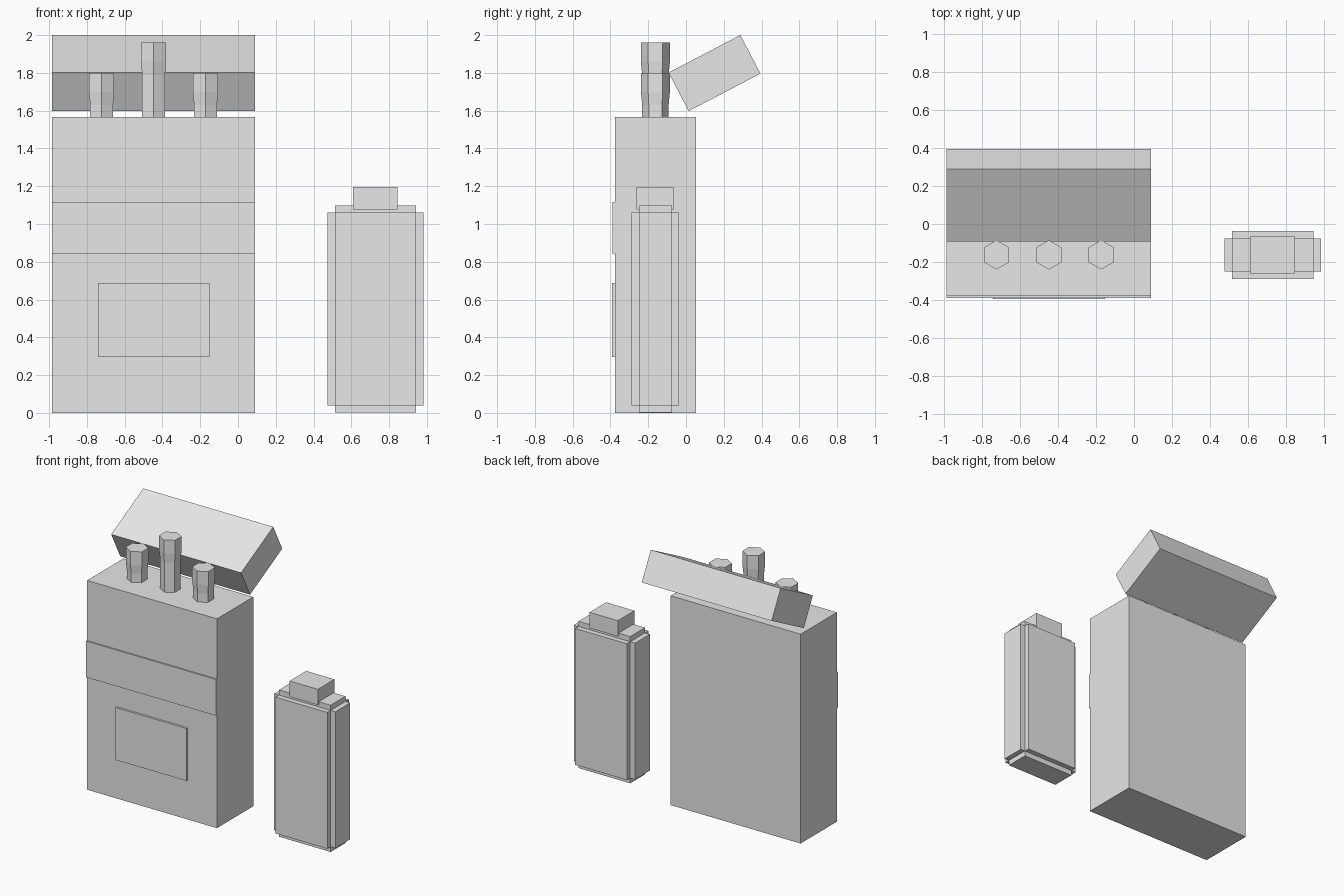
import bpy
import bmesh
import math
from mathutils import Vector, Matrix

cube = bpy.data.objects.get("Cube")
if cube:
    bpy.data.objects.remove(cube, do_unlink=True)

GREY = (0.8, 0.8, 0.8, 1)
grey = bpy.data.materials.new("plain_grey")
grey.use_nodes = True
grey.diffuse_color = GREY
for node in grey.node_tree.nodes:
    if node.type == 'BSDF_PRINCIPLED':
        node.inputs["Base Color"].default_value = GREY


def finish(name, bm):
    bmesh.ops.recalc_face_normals(bm, faces=bm.faces)
    mesh = bpy.data.meshes.new(name)
    bm.to_mesh(mesh)
    bm.free()
    mesh.materials.append(grey)
    obj = bpy.data.objects.new(name, mesh)
    bpy.context.collection.objects.link(obj)
    return obj


def box_mesh(x, y, z):
    """Box spanning the given (min, max) ranges."""
    bm = bmesh.new()
    bmesh.ops.create_cube(bm, size=1)
    size = Vector((x[1] - x[0], y[1] - y[0], z[1] - z[0]))
    centre = Vector((sum(x), sum(y), sum(z))) / 2
    bmesh.ops.scale(bm, verts=bm.verts, vec=size)
    bmesh.ops.transform(bm, verts=bm.verts, matrix=Matrix.Translation(centre))
    return bm


def box(name, x, y, z):
    return finish(name, box_mesh(x, y, z))


# Carton with a band and a label plate on the front
WIDTH = (-0.985, 0.09)
FRONT, BACK, TOP = -0.377, 0.052, 1.566
box("carton_body", WIDTH, (FRONT, BACK), (0, TOP))
box("front_band", WIDTH, (FRONT - 0.011, FRONT), (0.845, 1.116))
box("front_label", (-0.74, -0.152), (FRONT - 0.016, FRONT), (0.295, 0.687))

# Lid tipped back
lid = box("open_lid", WIDTH, (-0.2145, 0.2145), (-0.115, 0.115))
lid.location = (0, 0.151, 1.799)
lid.rotation_euler.x = math.radians(27.6)


# Hexagonal sticks, slightly wider at the tip
def stick(name, x, top):
    bm = bmesh.new()
    profile = [(0.07, TOP - 0.05), (0.07, top - 0.17), (0.077, top - 0.1), (0.077, top)]
    rings = []
    for radius, z in profile:
        ring = []
        for i in range(6):
            a = math.radians(30 + 60 * i)
            ring.append(bm.verts.new((x + radius * math.cos(a),
                                      -0.162 + radius * math.sin(a), z)))
        rings.append(ring)
    for low, high in zip(rings, rings[1:]):
        for i in range(6):
            j = (i + 1) % 6
            bm.faces.new((low[i], low[j], high[j], high[i]))
    bm.faces.new(rings[0])
    bm.faces.new(rings[-1])
    finish(name, bm)


stick("right_stick", -0.722, 1.8)
stick("middle_stick", -0.447, 1.96)
stick("left_stick", -0.172, 1.8)

# Lighter: a core with every side pushed out, leaving stepped edges
bm = box_mesh((0.514, 0.942), (-0.25, -0.075), (0.04, 1.06))
sides = bmesh.ops.extrude_discrete_faces(bm, faces=bm.faces[:])["faces"]
for face in sides:
    face.normal_update()
    bmesh.ops.translate(bm, verts=face.verts[:], vec=face.normal * 0.039)
finish("lighter_body", bm)
box("lighter_cap", (0.61, 0.844), (-0.261, -0.065), (1.078, 1.196))
